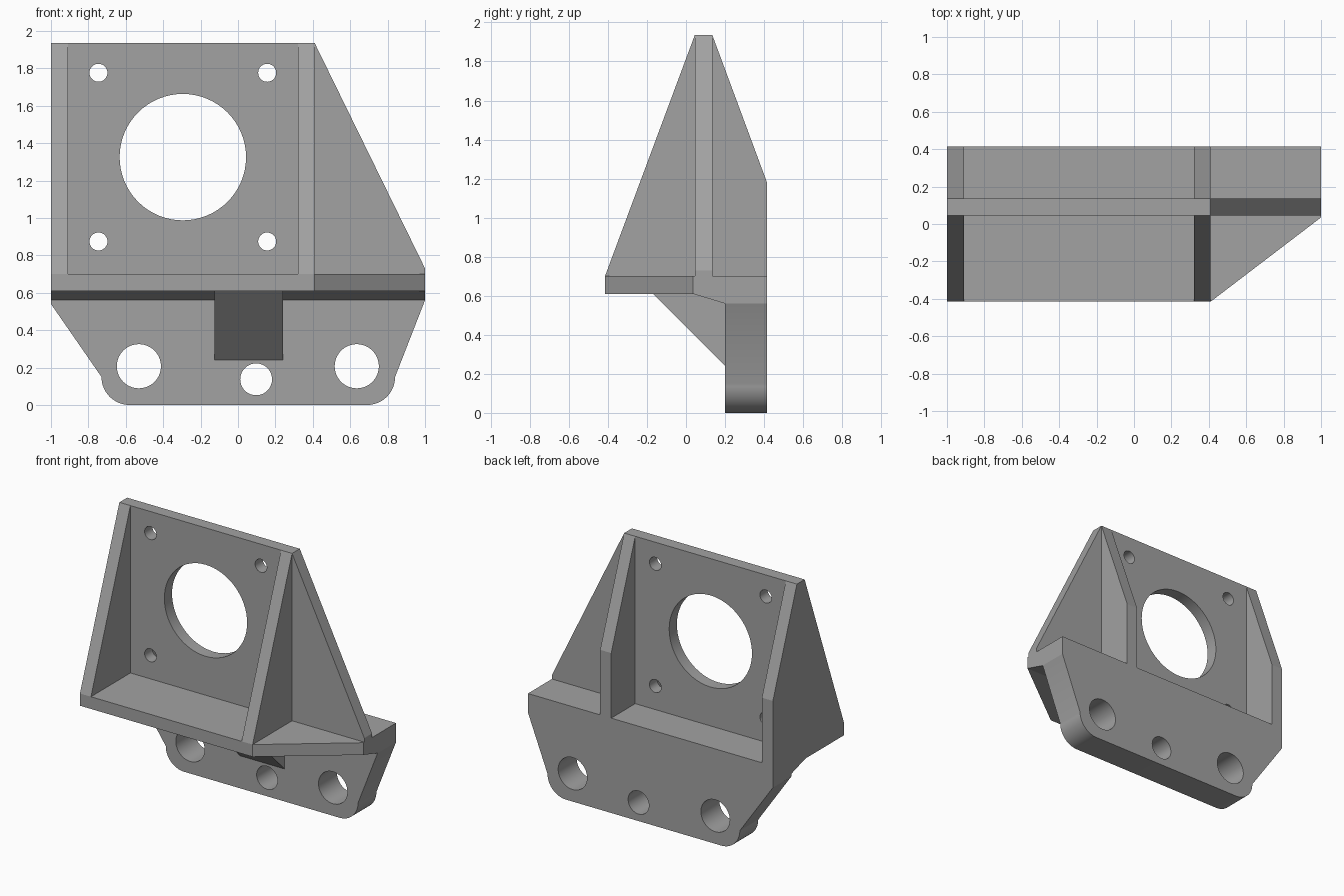
import bpy
import bmesh
from math import sin, cos, pi, radians
from mathutils import Vector

if "Cube" in bpy.data.objects:
    bpy.data.objects.remove(bpy.data.objects["Cube"], do_unlink=True)

grey = bpy.data.materials.new("bracket grey")
grey.use_nodes = True
GREY = (0.36, 0.36, 0.36, 1)
grey.diffuse_color = GREY
grey.node_tree.nodes["Principled BSDF"].inputs["Base Color"].default_value = GREY

# Overall planes shared by the parts
LEFT, RIGHT = -1.0, 1.0
FRONT, BACK = -0.415, 0.415
WALL = 0.09
MOTOR_RIGHT = 0.41
SHELF_LOW, SHELF_TOP, TOP = 0.61, 0.70, 1.935
PLATE_FRONT, PLATE_BACK = 0.045, 0.135
FLANGE_FRONT, FLANGE_TOP = 0.20, 0.56


def place(axis, a, b, depth):
    """Point of a 2D outline (a, b) at a depth along the extrusion axis."""
    return {"x": (depth, a, b), "y": (a, depth, b), "z": (a, b, depth)}[axis]


def prism(name, axis, outline, start, end):
    """Extrude a 2D outline along an axis."""
    bm = bmesh.new()
    face = bm.faces.new([bm.verts.new(place(axis, a, b, start)) for a, b in outline])
    moved = bmesh.ops.extrude_face_region(bm, geom=[face])["geom"]
    verts = [g for g in moved if isinstance(g, bmesh.types.BMVert)]
    bmesh.ops.translate(bm, verts=verts, vec=Vector(place(axis, 0, 0, end - start)))
    bmesh.ops.recalc_face_normals(bm, faces=bm.faces)
    mesh = bpy.data.meshes.new(name)
    bm.to_mesh(mesh)
    bm.free()
    mesh.materials.append(grey)
    obj = bpy.data.objects.new(name, mesh)
    bpy.context.collection.objects.link(obj)
    return obj


def arc(cx, cz, radius, start, end, steps):
    """Points along an arc, angles in degrees."""
    angles = [radians(start + (end - start) * i / steps) for i in range(steps + 1)]
    return [(cx + radius * cos(t), cz + radius * sin(t)) for t in angles]


def drill(obj, holes):
    """Cut round holes (x, z, radius) front to back, with smooth bores."""
    for x, z, radius in holes:
        cutter = prism("hole_cutter", "y", arc(x, z, radius, 0, 360, 64)[:-1], -1, 1)
        cutter.hide_render = True
        mod = obj.modifiers.new("hole", "BOOLEAN")
        mod.operation, mod.solver, mod.object = "DIFFERENCE", "EXACT", cutter
        bpy.context.view_layer.update()
        graph = bpy.context.evaluated_depsgraph_get()
        cut = bpy.data.meshes.new_from_object(obj.evaluated_get(graph))
        obj.modifiers.clear()
        obj.data = cut
        bpy.data.objects.remove(cutter, do_unlink=True)
    obj.data.shade_smooth()
    obj.data.set_sharp_from_angle(angle=radians(30))


def box_outline(a0, a1, b0, b1):
    return [(a0, b0), (a1, b0), (a1, b1), (a0, b1)]


# Upright motor plate with a large bore and four screw holes
motor_plate = prism("motor_plate", "y",
                    box_outline(LEFT + WALL, MOTOR_RIGHT - WALL, SHELF_TOP, TOP),
                    PLATE_FRONT, PLATE_BACK)
BORE_X, BORE_Z, SCREW = -0.295, 1.325, 0.451
drill(motor_plate, [(BORE_X, BORE_Z, 0.338)] +
      [(BORE_X + sx * SCREW, BORE_Z + sz * SCREW, 0.048)
       for sx in (-1, 1) for sz in (-1, 1)])

# Tapered side walls bracing the motor plate
side = [(FRONT, SHELF_TOP), (PLATE_FRONT, TOP), (PLATE_BACK, TOP),
        (BACK, 1.18), (BACK, SHELF_TOP)]
prism("right_side_wall", "x", side, LEFT, LEFT + WALL)
prism("left_side_wall", "x", side, MOTOR_RIGHT - WALL, MOTOR_RIGHT)

# Triangular brace beside the motor plate
prism("side_brace", "y",
      [(MOTOR_RIGHT, SHELF_TOP), (RIGHT, SHELF_TOP), (RIGHT, 0.73), (MOTOR_RIGHT, TOP)],
      PLATE_FRONT, PLATE_BACK)

# Horizontal shelf with one slanted front corner
prism("shelf", "z",
      [(LEFT, FRONT), (MOTOR_RIGHT, FRONT), (RIGHT, 0.035), (RIGHT, BACK), (LEFT, BACK)],
      SHELF_LOW, SHELF_TOP)

# Sloped transition from the shelf down to the flange
prism("shelf_transition", "x",
      [(0.035, SHELF_LOW), (BACK, SHELF_LOW), (BACK, FLANGE_TOP), (FLANGE_FRONT, FLANGE_TOP)],
      LEFT, RIGHT)

# Mounting flange with rounded lower corners and three bolt holes
CORNER = 0.15
flange = prism("mounting_flange", "y",
               [(RIGHT, FLANGE_TOP), (LEFT, FLANGE_TOP), (LEFT, 0.54)]
               + arc(-0.58, CORNER, CORNER, 180, 270, 16)
               + arc(0.69, CORNER, CORNER, 270, 360, 16),
               FLANGE_FRONT, BACK)
drill(flange, [(-0.53, 0.207, 0.118), (0.635, 0.207, 0.118), (0.097, 0.137, 0.085)])

# Wedge under the shelf
prism("under_wedge", "x",
      [(-0.17, SHELF_LOW), (FLANGE_FRONT, SHELF_LOW), (FLANGE_FRONT, 0.24)],
      -0.125, 0.24)
